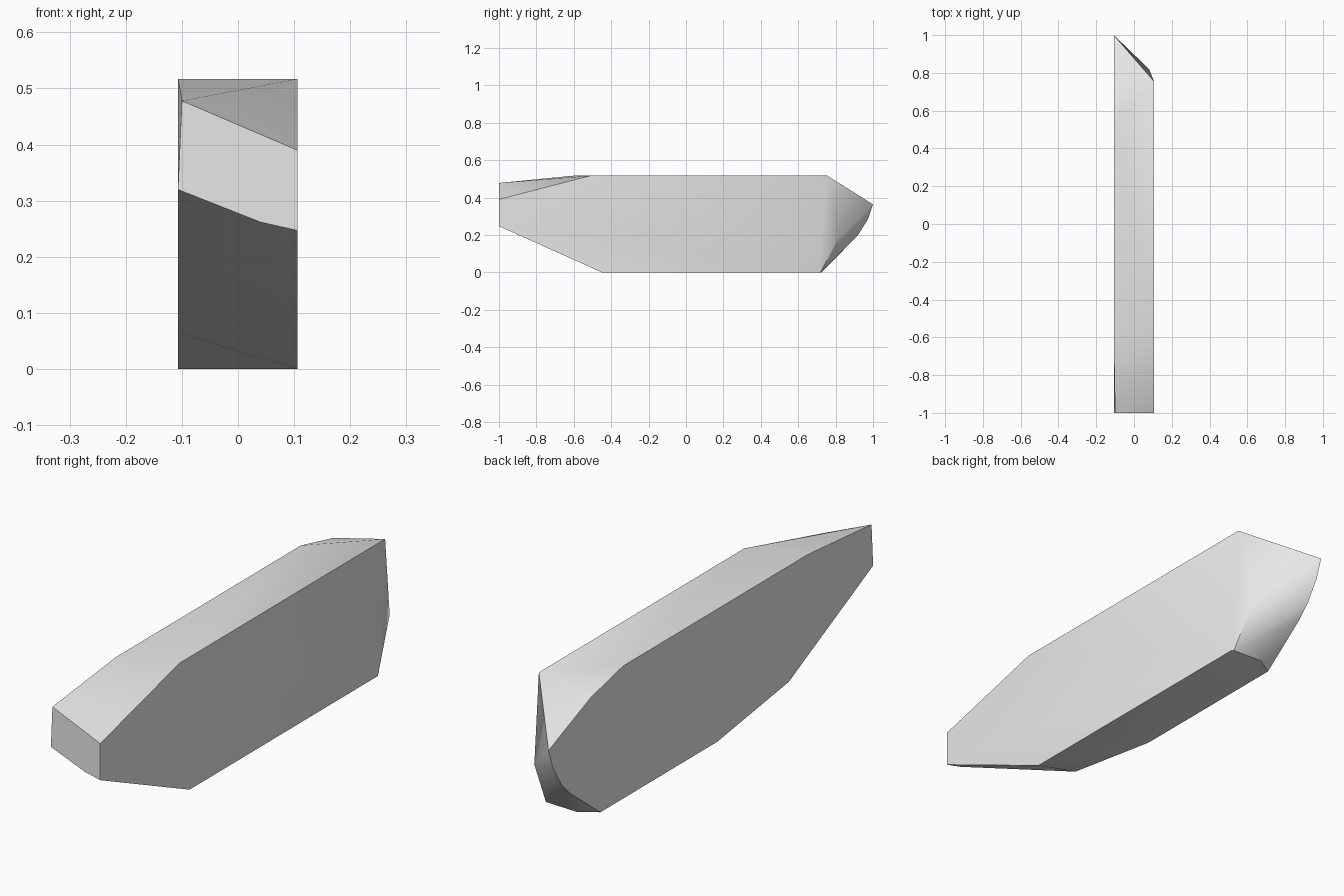
import bpy
import bmesh

# Remove the default object
default_object = bpy.data.objects.get("Cube")
if default_object:
    bpy.data.objects.remove(default_object, do_unlink=True)

RIGHT_X = -0.107
LEFT_X = 0.106
TOP = 0.517


def make_material(name, color):
    material = bpy.data.materials.new(name)
    material.use_nodes = True
    material.diffuse_color = color
    material.node_tree.nodes["Principled BSDF"].inputs["Base Color"].default_value = color
    return material


def side_profile(x, outline):
    """Place a (y, z) outline on the side plane at x."""
    return [(x, y, z) for y, z in outline]


def convex_object(name, points, material):
    """Wrap a convex skin around the points and shade it by angle."""
    mesh = bpy.data.meshes.new(name)
    bm = bmesh.new()
    for point in points:
        bm.verts.new(point)
    hull = bmesh.ops.convex_hull(bm, input=bm.verts)
    loose = {v for v in hull["geom_interior"] + hull["geom_unused"]
             if isinstance(v, bmesh.types.BMVert)}
    bmesh.ops.delete(bm, geom=list(loose), context="VERTS")
    # Merge coplanar triangles into clean flat panels
    bmesh.ops.dissolve_limit(bm, angle_limit=0.01, verts=bm.verts, edges=bm.edges)
    bmesh.ops.recalc_face_normals(bm, faces=bm.faces)
    bm.to_mesh(mesh)
    bm.free()
    mesh.materials.append(material)
    obj = bpy.data.objects.new(name, mesh)
    bpy.context.collection.objects.link(obj)
    bpy.ops.object.select_all(action="DESELECT")
    obj.select_set(True)
    bpy.context.view_layer.objects.active = obj
    bpy.ops.object.shade_smooth_by_angle(angle=0.5)
    return obj


# Right side: long panel with a rounded rear tip
right_side = side_profile(RIGHT_X, [
    (-1, 0.32), (-0.6, TOP), (0.54, TOP), (0.74, 0.47), (1, 0.363),
    (0.973, 0.285), (0.92, 0.2), (0.87, 0.148), (0.68, 0),
    (-0.04, 0), (-0.48, 0.065),
])

# Left side: flat panel with a blunt rear
left_side = side_profile(LEFT_X, [
    (-1, 0.247), (-1, 0.39), (-0.51, TOP), (0.755, TOP),
    (0.71, 0), (-0.45, 0),
])

# Corners between the sides: front edge, rear bulge and rear bottom curve
corners = [
    (-0.1, -1, 0.478),
    (0.04, -1, 0.262),
    (0.08, 0.82, 0.19),
    (0.1, 0.72, 0),
    (-0.035, 0.725, 0),
]

grey = make_material("light grey", (0.8, 0.8, 0.8, 1))
convex_object("beveled_block", right_side + left_side + corners, grey)
